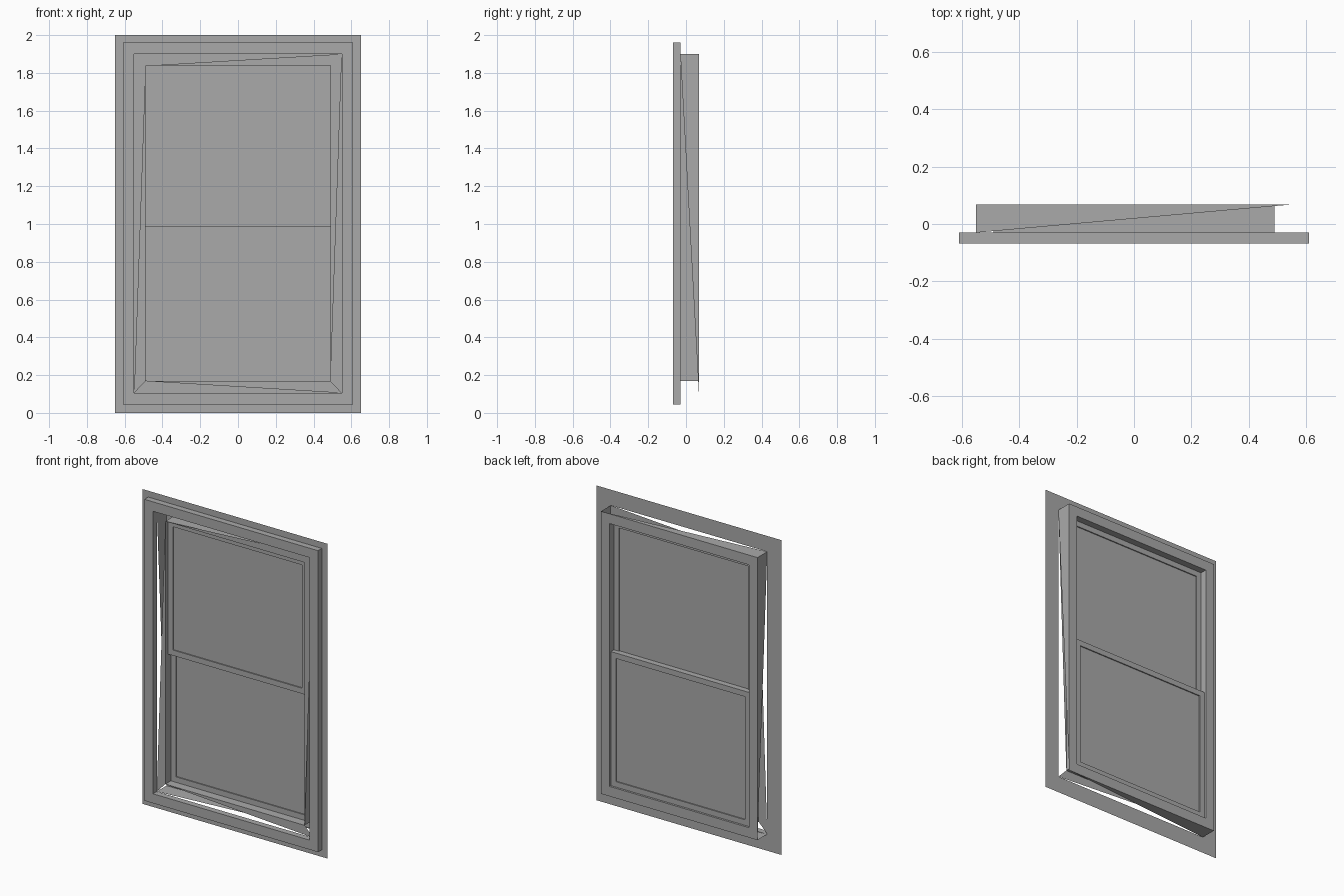
import bpy
import bmesh

cube = bpy.data.objects.get("Cube")
if cube:
    bpy.data.objects.remove(cube, do_unlink=True)

# One plain grey for the whole window
grey = bpy.data.materials.new("window_grey")
grey.use_nodes = True
colour = (0.4, 0.4, 0.4, 1)
grey.diffuse_color = colour
grey.node_tree.nodes["Principled BSDF"].inputs["Base Color"].default_value = colour

# Rectangles as half width, bottom, top
FLANGE = (0.65, 0.0, 2.0)
CASING = (0.61, 0.045, 1.96)
OPENING = (0.55, 0.105, 1.9)
INNER = (0.49, 0.168, 1.838)
WALL_Y, FRONT_Y, BACK_Y = -0.03, -0.068, 0.068


def loop(bm, rect, y):
    """Four corners: right-bottom, left-bottom, left-top, right-top."""
    w, low, high = rect
    return [bm.verts.new((x, y, z)) for x, z in
            ((-w, low), (w, low), (w, high), (-w, high))]


def bridge(bm, a, b):
    """Join two corner loops with four quads."""
    for i in range(4):
        j = (i + 1) % 4
        bm.faces.new((a[i], a[j], b[j], b[i]))


def finish(bm, name):
    bmesh.ops.recalc_face_normals(bm, faces=bm.faces[:])
    mesh = bpy.data.meshes.new(name)
    bm.to_mesh(mesh)
    bm.free()
    mesh.materials.append(grey)
    obj = bpy.data.objects.new(name, mesh)
    bpy.context.collection.objects.link(obj)
    return obj


# Thin nailing flange
bm = bmesh.new()
bridge(bm, loop(bm, FLANGE, WALL_Y), loop(bm, OPENING, WALL_Y))
finish(bm, "nailing_flange")

# Raised front casing, open at the back where it meets the flange
bm = bmesh.new()
sections = [loop(bm, CASING, WALL_Y), loop(bm, CASING, FRONT_Y),
            loop(bm, OPENING, FRONT_Y), loop(bm, OPENING, WALL_Y)]
for a, b in zip(sections, sections[1:]):
    bridge(bm, a, b)
finish(bm, "front_casing")

# Jamb: full inner lining and back ring, half-open outer sides and front
bm = bmesh.new()
outer_front = loop(bm, OPENING, WALL_Y)
outer_back = loop(bm, OPENING, BACK_Y)
inner_back = loop(bm, INNER, BACK_Y)
inner_front = loop(bm, INNER, WALL_Y)
bridge(bm, outer_back, inner_back)
bridge(bm, inner_back, inner_front)
for a, b in ((0, 1), (2, 1), (3, 2), (3, 0)):
    bm.faces.new((outer_front[a], outer_back[a], outer_back[b]))
for a, b in ((0, 1), (1, 2), (3, 2), (3, 0)):
    bm.faces.new((inner_front[a], inner_front[b], outer_front[b]))
finish(bm, "jamb")


# Sashes: a frame with a recessed pane on both sides
def sash(name, low, high, front, back):
    edge, recess = 0.035, 0.007
    outside = (INNER[0], low, high)
    inside = (INNER[0] - edge, low + edge, high - edge)
    bm = bmesh.new()
    pane_front = loop(bm, inside, front + recess)
    pane_back = loop(bm, inside, back - recess)
    parts = [pane_front, loop(bm, inside, front), loop(bm, outside, front),
             loop(bm, outside, back), loop(bm, inside, back), pane_back]
    for a, b in zip(parts, parts[1:]):
        bridge(bm, a, b)
    bm.faces.new(pane_front)
    bm.faces.new(pane_back)
    finish(bm, name)


sash("upper_sash", 0.985, INNER[2], -0.005, 0.025)
sash("lower_sash", INNER[1], 1.02, 0.025, 0.055)
